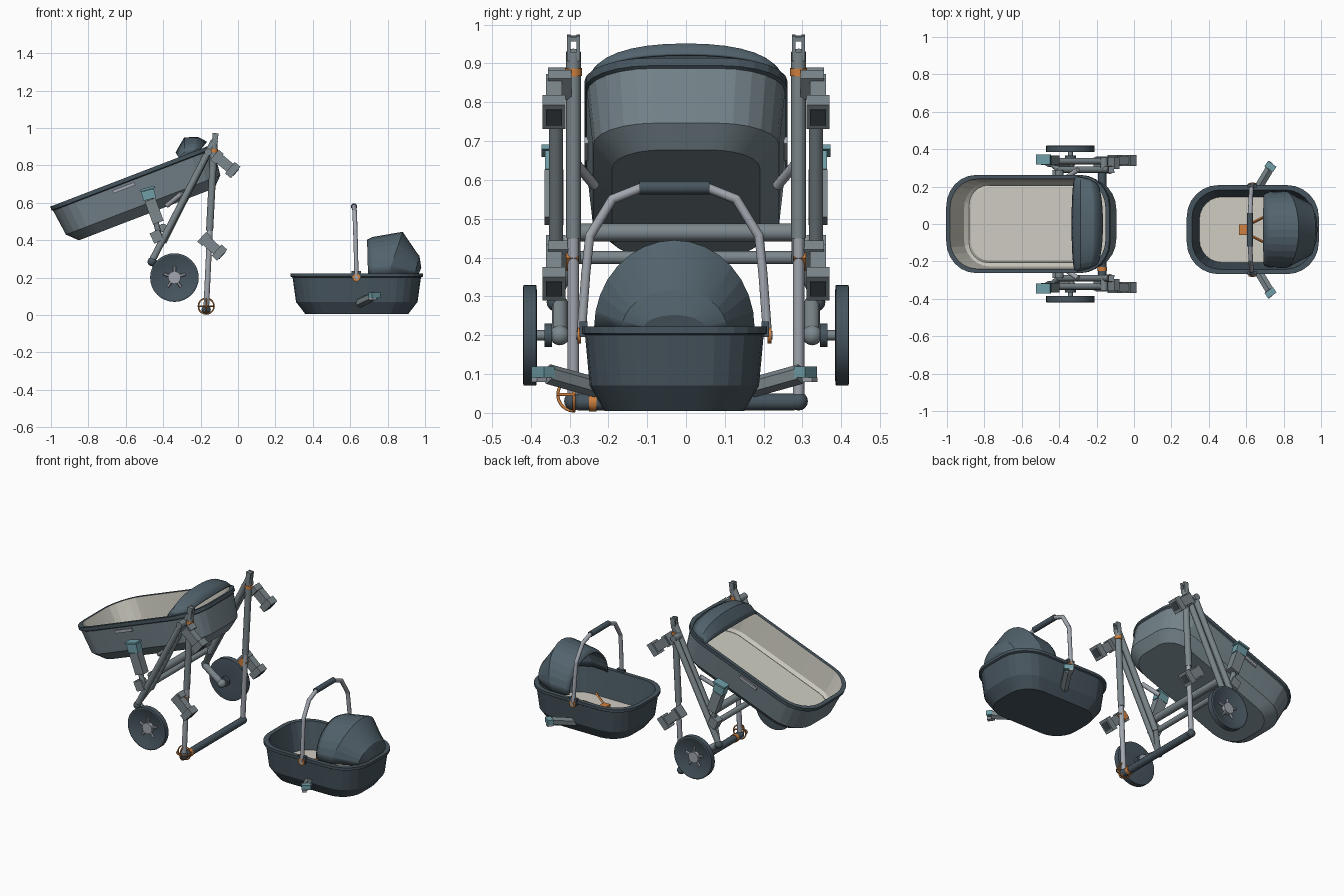
import bpy, bmesh
from math import sin, cos, pi, radians
from mathutils import Matrix, Vector

if "Cube" in bpy.data.objects:
    bpy.data.objects.remove(bpy.data.objects["Cube"])


def material(name, *rgb):
    m = bpy.data.materials.new(name)
    m.use_nodes = True
    m.diffuse_color = (*rgb, 1)
    m.node_tree.nodes["Principled BSDF"].inputs["Base Color"].default_value = (*rgb, 1)
    return m


fabric = material("grey fabric", .175, .228, .255)
slate = material("dark slate", .062, .09, .112)
canopy = material("blue grey canopy", .085, .125, .152)
cream = material("cream lining", .62, .605, .535)
grey = material("frame grey", .2, .243, .262)
metal = material("light metal", .36, .385, .43)
orange = material("orange", .63, .22, .05)
teal = material("teal", .16, .34, .385)
dark = material("socket dark", .05, .064, .073)


def finish(name, bm, mats, matrix=Matrix(), smooth=30):
    bmesh.ops.recalc_face_normals(bm, faces=bm.faces)
    me = bpy.data.meshes.new(name)
    bm.to_mesh(me)
    bm.free()
    ob = bpy.data.objects.new(name, me)
    bpy.context.scene.collection.objects.link(ob)
    for m in mats:
        me.materials.append(m)
    ob.matrix_world = matrix
    if smooth:
        bpy.ops.object.select_all(action='DESELECT')
        ob.select_set(True)
        bpy.context.view_layer.objects.active = ob
        bpy.ops.object.shade_smooth_by_angle(angle=radians(smooth))
    return ob


def box(name, at, size, mat, tilt=0, turn=0):
    bm = bmesh.new()
    bmesh.ops.create_cube(bm, size=1, matrix=Matrix.Diagonal((*size, 1)))
    rot = Matrix.Rotation(radians(turn), 4, 'Z') @ Matrix.Rotation(radians(tilt), 4, 'Y')
    return finish(name, bm, [mat], Matrix.Translation(at) @ rot, 0)


def tube(name, a, b, r, mat, sides=12):
    a, b = Vector(a), Vector(b)
    bm = bmesh.new()
    bmesh.ops.create_cone(bm, cap_ends=True, segments=sides, radius1=r, radius2=r, depth=(b - a).length)
    rot = (b - a).to_track_quat('Z', 'Y').to_matrix().to_4x4()
    return finish(name, bm, [mat], Matrix.Translation((a + b) / 2) @ rot, 40)


def ball(name, at, r, mat):
    bm = bmesh.new()
    bmesh.ops.create_uvsphere(bm, u_segments=12, v_segments=8, radius=r)
    return finish(name, bm, [mat], Matrix.Translation(at))


def loft(bm, rings, closed=True):
    """Bridge neighbouring rings; each ring is (points, material index)."""
    rows = [[bm.verts.new(p) for p in pts] for pts, _ in rings]
    n = len(rows[0])
    for k in range(len(rows) - 1):
        for i in range(n if closed else n - 1):
            j = (i + 1) % n
            f = bm.faces.new((rows[k][i], rows[k][j], rows[k + 1][j], rows[k + 1][i]))
            f.material_index = rings[k][1]
    return rows


def tub(name, rings, mats, matrix):
    """Rounded basin from rings of (half length, half width, height, corner radius, material)."""
    bm = bmesh.new()
    data = []
    for hl, hw, z, r, mi in rings:
        pts = []
        for q, (sx, sy) in enumerate([(1, 1), (-1, 1), (-1, -1), (1, -1)]):
            for k in range(7):
                t = (q + k / 6) * pi / 2
                pts.append((sx * (hl - r) + r * cos(t), sy * (hw - r) + r * sin(t), z))
        data.append((pts, mi))
    rows = loft(bm, data)
    bm.faces.new(rows[0]).material_index = rings[0][4]
    bm.faces.new(rows[-1]).material_index = rings[-1][4]
    return finish(name, bm, mats, matrix, 12)


def hood(name, arches, power, matrix, close_back):
    """Canopy over arches of (base x, top x, half width, height)."""
    bm = bmesh.new()
    data = []
    for xb, xt, w, h in arches:
        pts = []
        for k in range(17):
            c, s = cos(k * pi / 16), abs(sin(k * pi / 16))
            y = w * abs(c) ** power * (1 if c > 0 else -1)
            pts.append((xb + (xt - xb) * s, y, h * s ** power))
        data.append((pts, 0))
    rows = loft(bm, data, False)
    if close_back:
        bm.faces.new(rows[-1])
    ob = finish(name, bm, [canopy], matrix, 10)
    ob.modifiers.new("cloth", 'SOLIDIFY').thickness = .008


# Tilted carrycot
cot = Matrix.Translation((-.566, 0, .741)) @ Matrix.Rotation(radians(-21), 4, 'Y')
tub("carrycot", [(.388, .19, -.217, .13, 0), (.442, .24, -.164, .16, 0), (.46, .255, -.02, .17, 1),
                 (.467, .262, -.015, .17, 1), (.467, .262, .006, .17, 1), (.445, .24, .006, .155, 2),
                 (.425, .226, -.15, .145, 2), (.405, .205, -.178, .13, 2)], [fabric, slate, cream], cot)
tub("carrycot_mattress", [(.4, .205, -.178, .11, 0), (.402, .207, -.165, .11, 0),
                          (.388, .195, -.158, .1, 0)], [cream], cot)
hood("carrycot_hood", [(.27, .262, .25, .035), (.285, .285, .256, .055), (.305, .335, .252, .095),
                       (.35, .405, .24, .07), (.385, .44, .222, .03)], .9, cot, False)
for s in (-1, 1):
    box("carrycot_side_slot", (-.61, s * .256, .68), (.125, .012, .018), metal, -21)

# Infant carrier basin and canopy
seat = Matrix.Translation((.635, -.03, 0))
tub("carrier_shell", [(.275, .18, .005, .13, 0), (.325, .218, .07, .16, 0), (.343, .23, .2, .17, 0),
                      (.353, .238, .205, .17, 0), (.353, .238, .222, .17, 0), (.325, .212, .222, .15, 0),
                      (.285, .175, .06, .12, 1)], [slate, cream], seat)
hood("carrier_hood", [(.06, .055, .192, .185), (.085, .085, .203, .2), (.17, .245, .207, .228),
                      (.29, .322, .148, .115), (.31, .335, .135, .1), (.33, .345, .08, .035)],
     1, seat @ Matrix.Translation((0, 0, .217)), True)

# Carrier handle, pivots and adapter arms
half = [(.24, .2), (.228, .36), (.218, .455), (.16, .55), (.085, .58)]
for s in (-1, 1):
    path = [(.633 - .012 * i / 4, s * y - .03, z) for i, (y, z) in enumerate(half)]
    for a, b in zip(path, path[1:]):
        tube("carrier_handle", a, b, .012, metal)
        ball("handle_bend", b, .012, metal)
    y = s * .24 - .03
    tube("handle_pivot", (.633, y, .2), (.633, y + s * .01, .2), .021, orange)
    tube("pivot_cap", (.633, y, .2), (.633, y + s * .013, .2), .011, metal)
    box("handle_mount", (.633, y - s * .006, .215), (.05, .02, .04), slate)
    tube("adapter_arm", (.65, s * .2 - .03, .065), (.725, s * .325 - .03, .1), .026, grey, 6)
    box("adapter_clip", (.73, s * .338 - .03, .105), (.055, .034, .028), teal, 0, s * -35)
    box("adapter_tongue", (.72, s * .345 - .03, .085), (.025, .04, .012), metal, 0, s * -35)
    tube("harness_strap", (.59, -.03 + s * .015, .1), (.69, -.03 + s * .065, .135), .007, orange, 4)
tube("handle_grip", (.62, -.12, .58), (.62, .06, .58), .017, slate)
box("harness_buckle", (.585, -.03, .1), (.045, .055, .025), orange)
box("harness_crotch_strap", (.6, -.03, .075), (.02, .03, .05), orange)


def wheel(s):
    profile = [(.012, -.014), (.05, -.016), (.115, -.018), (.13, -.016), (.13, .016), (.122, .018), (.045, -.01), (.012, -.008)]
    bm = bmesh.new()
    rows = loft(bm, [([(r * cos(k * pi / 16), s * y, r * sin(k * pi / 16)) for k in range(32)], 0)
                     for r, y in profile])
    bm.faces.new(rows[0])
    bm.faces.new(rows[-1])
    finish("wheel", bm, [slate], Matrix.Translation((-.34, s * .402, .2)))
    hub = Vector((-.34, s * .402, .2))
    tube("wheel_hub", hub - Vector((0, s * .01, 0)), hub + Vector((0, s * .012, 0)), .034, metal)
    for k in range(5):
        t = k * pi * 2 / 5 + .3
        tube("wheel_spoke", hub, hub + Vector((.062 * cos(t), 0, .062 * sin(t))), .008, metal, 6)
    tube("wheel_axle", hub - Vector((0, s * .012, 0)), hub - Vector((0, s * .08, 0)), .013, grey)
    tube("wheel_brake_disc", (-.34, s * .345, .2), (-.34, s * .365, .2), .03, slate)


# Folding frame, built once per side
for s in (-1, 1):
    y, out = s * .29, s * .335
    tube("push_bar_upper", (-.127, y, .93), (-.152, y, .45), .019, grey)
    tube("push_bar_lower", (-.15, y, .46), (-.17, y, .03), .015, metal)
    for d in (-1, 1):
        box("hinge_cheek", (-.123, y + d * .012, .94), (.03, .009, .065), grey, 8)
    box("hinge_cap", (-.122, y, .964), (.03, .032, .012), grey, 8)
    tube("hinge_band", (-.13, y, .868), (-.129, y, .888), .022, orange)
    ball("grip_end", (-.17, y, .03), .024, slate)
    tube("inner_leg", (-.128, y, .93), (-.4, y, .39), .018, grey)
    tube("outer_leg", (-.16, out, .87), (-.455, out, .3), .018, grey)
    tube("leg_hinge_pin", (-.16, y, .87), (-.16, s * .355, .87), .02, grey)
    ball("leg_foot", (-.46, out, .285), .024, slate)
    tube("wheel_fork", (-.46, s * .325, .285), (-.34, s * .325, .2), .02, grey)
    ball("wheel_fork_end", (-.34, s * .325, .2), .026, grey)
    tube("leg_link", (-.4, y, .4), (-.455, out, .3), .016, grey)
    tube("cot_bracket", (-.30, y, .65), (-.38, s * .235, .585), .013, metal)
    # Cot support post with release clip
    tube("support_post", (-.47, s * .34, .62), (-.42, out, .42), .015, grey)
    box("support_block", (-.448, s * .34, .555), (.06, .05, .13), grey, -20)
    box("support_joint", (-.435, out, .42), (.055, .05, .06), grey, -25)
    box("release_clip", (-.478, s * .34, .643), (.07, .046, .05), teal, -15)
    box("release_lip", (-.485, s * .345, .675), (.08, .055, .012), teal, -15)
    # Adapter sockets on the push bar
    for x, z, tilt in ((-.07, .81, 40), (-.14, .37, 42)):
        m = Matrix.Translation((x, s * .34, z)) @ Matrix.Rotation(radians(tilt), 4, 'Y')
        box("socket_body", m.translation, (.13, .042, .055), grey, tilt)
        box("socket_mouth", m @ Vector((.055, 0, 0)), (.04, .06, .08), grey, tilt)
        box("socket_recess", m @ Vector((.076, 0, 0)), (.004, .04, .05), dark, tilt)
        box("socket_base", m @ Vector((-.055, -s * .015, 0)), (.035, .06, .07), grey, tilt)
    box("brake_tab", (-.168, s * .293, .395), (.04, .032, .045), orange, 42)
    wheel(s)

# Cross members
tube("cross_bar_upper", (-.4, -.29, .465), (-.4, .29, .465), .023, grey)
tube("cross_bar_lower", (-.42, -.29, .4), (-.42, .29, .4), .017, grey)
tube("push_grip", (-.17, -.28, .028), (-.17, .28, .028), .022, slate)
tube("grip_band", (-.17, -.25, .028), (-.17, -.23, .028), .025, orange)

# Caged strap end: one full loop and two crossing half loops
curve = bpy.data.curves.new("strap_cage", 'CURVE')
curve.dimensions = '3D'
curve.bevel_depth = .004
for u, v, sweep in (((1, 0, 0), (0, 0, 1), 2), ((1, 0, 0), (0, -1, 0), 1), ((0, 0, 1), (0, -1, 0), 1)):
    line = curve.splines.new('POLY')
    line.points.add(20)
    for k, p in enumerate(line.points):
        a = sweep * pi * k / 20
        p.co = (*(Vector((-.17, -.288, .047)) + .042 * (cos(a) * Vector(u) + sin(a) * Vector(v))), 1)
curve.materials.append(orange)
bpy.context.scene.collection.objects.link(bpy.data.objects.new("strap_cage", curve))
